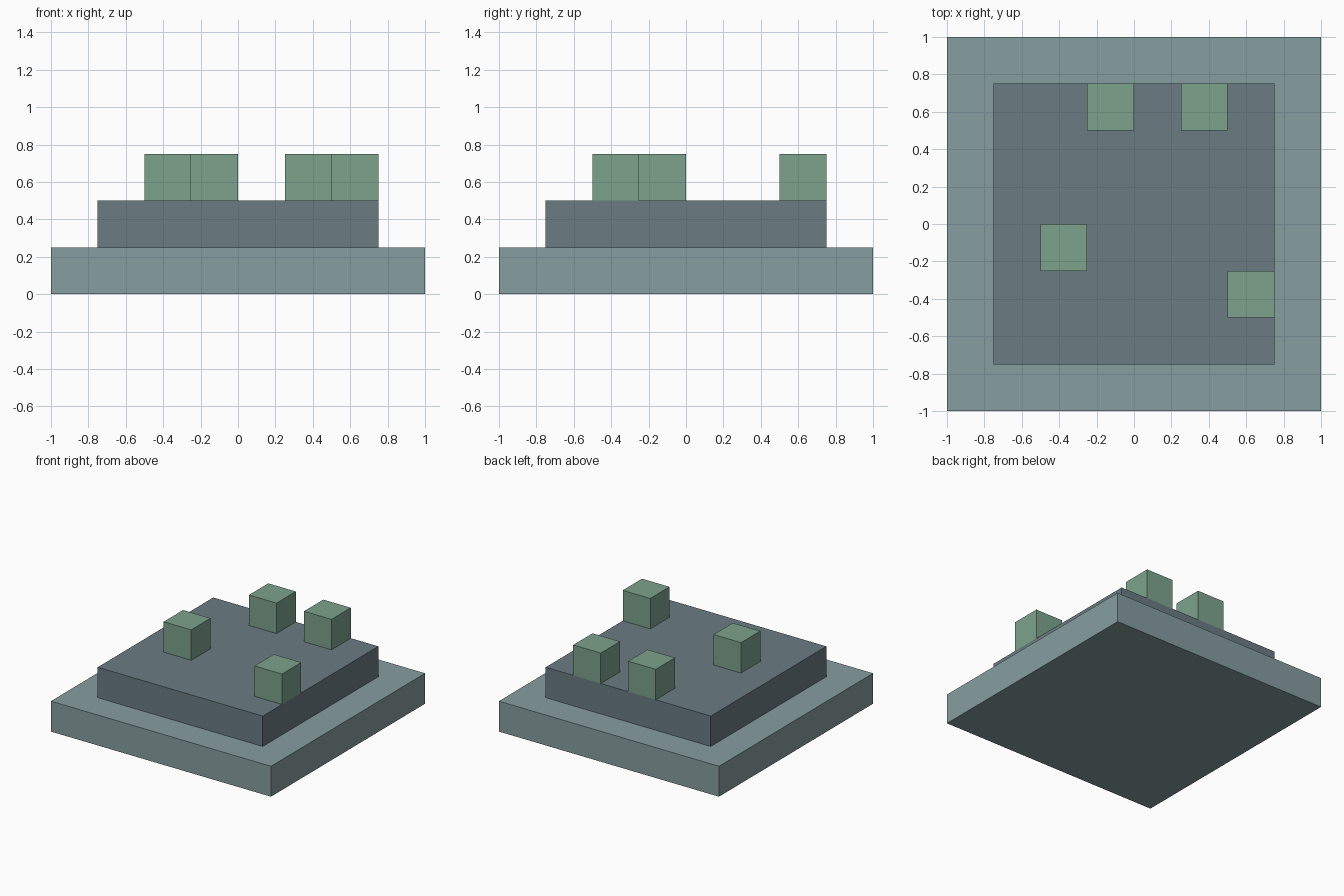
import bpy
import bmesh
from mathutils import Matrix

if "Cube" in bpy.data.objects:
    bpy.data.objects.remove(bpy.data.objects["Cube"])


def material(name, rgb):
    mat = bpy.data.materials.new(name)
    mat.diffuse_color = (*rgb, 1.0)
    mat.use_nodes = True
    mat.node_tree.nodes["Principled BSDF"].inputs["Base Color"].default_value = mat.diffuse_color
    return mat


def box(name, centre, size, mat):
    bm = bmesh.new()
    bmesh.ops.create_cube(bm, size=1.0, matrix=Matrix.LocRotScale(None, None, size))
    mesh = bpy.data.meshes.new(name)
    bm.to_mesh(mesh)
    bm.free()
    mesh.materials.append(mat)
    obj = bpy.data.objects.new(name, mesh)
    obj.location = centre
    bpy.context.collection.objects.link(obj)
    return obj


pale = material("pale_slate", (0.24, 0.34, 0.35))
dark = material("dark_slate", (0.145, 0.20, 0.225))
green = material("soft_green", (0.205, 0.365, 0.265))

H = 0.25  # height of every layer

# Stepped plinth
box("base_slab", (0, 0, H * 0.5), (2.0, 2.0, H), pale)
box("upper_slab", (0, 0, H * 1.5), (1.5, 1.5, H), dark)

# Scattered cubes on the upper slab
spots = [(-0.125, 0.625), (0.375, 0.625), (-0.375, -0.125), (0.625, -0.375)]
for i, (x, y) in enumerate(spots, 1):
    box(f"top_cube_{i}", (x, y, H * 2.5), (H, H, H), green)
